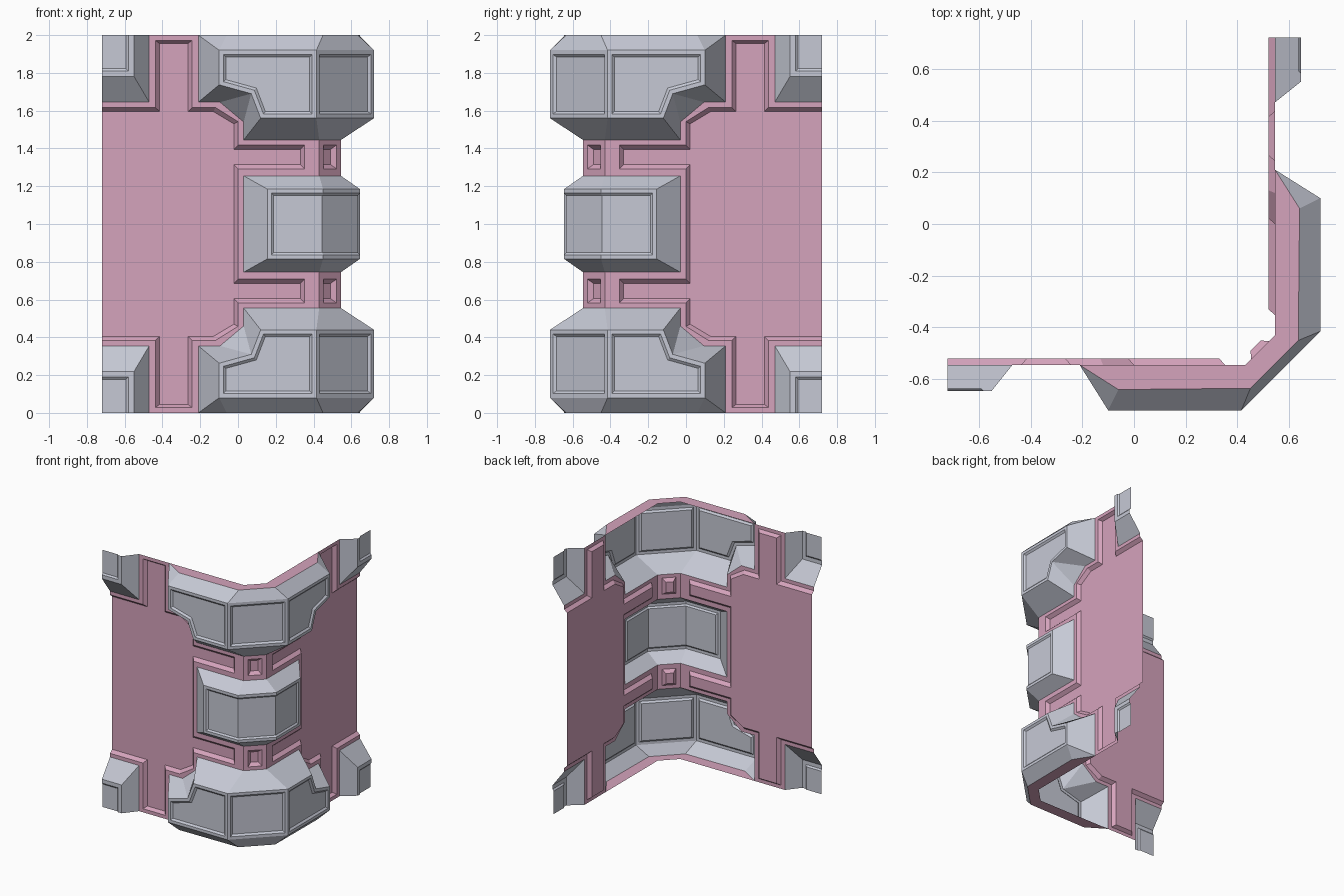
import bpy, bmesh
from mathutils import Matrix

if "Cube" in bpy.data.objects:
    bpy.data.objects.remove(bpy.data.objects["Cube"])


def material(name, rgb):
    m = bpy.data.materials.new(name)
    m.diffuse_color = (*rgb, 1)
    m.use_nodes = True
    m.node_tree.nodes["Principled BSDF"].inputs["Base Color"].default_value = m.diffuse_color
    return m


PINK = material("dusty pink", (0.665, 0.366, 0.503))
GREY = material("cool grey", (0.565, 0.584, 0.665))

# Mirror planes: the diagonal through the corner, and mid height z = 1
DIAGONAL = Matrix(((0, -1, 0, 0), (-1, 0, 0, 0), (0, 0, 1, 0), (0, 0, 0, 1)))
MIDHEIGHT = Matrix.Translation((0, 0, 2)) @ Matrix.Scale(-1, 4, (0, 0, 1))


def at(y, pts):
    """Lift (x, z) outline points onto the front wall at depth y."""
    return [(x, y, z) for x, z in pts]


def face(bm, pts):
    """Add a face that looks outward (-y), or up when it is horizontal."""
    f = bm.faces.new([bm.verts.new(p) for p in pts])
    f.normal_update()
    n = f.normal
    if n.y > 1e-4 or (abs(n.y) <= 1e-4 and n.z < 0):
        f.normal_flip()


def strip(bm, a, b):
    """Bridge two open outlines with quads (triangles where points repeat)."""
    for i in range(len(a) - 1):
        quad = []
        for p in (a[i], a[i + 1], b[i + 1], b[i]):
            if p not in quad:
                quad.append(p)
        face(bm, quad)


def mirror(bm, matrix):
    dup = bmesh.ops.duplicate(bm, geom=bm.verts[:] + bm.edges[:] + bm.faces[:])["geom"]
    bmesh.ops.transform(bm, matrix=matrix, verts=[g for g in dup if isinstance(g, bmesh.types.BMVert)])
    bmesh.ops.reverse_faces(bm, faces=[g for g in dup if isinstance(g, bmesh.types.BMFace)])
    bmesh.ops.remove_doubles(bm, verts=bm.verts[:], dist=1e-4)


def merge_flat(bm):
    bmesh.ops.dissolve_limit(bm, angle_limit=0.01, verts=bm.verts[:], edges=bm.edges[:])
    bm.normal_update()


def plates(bm):
    """Upright faces square to the front, the side or the corner chamfer."""
    return [f for f in bm.faces if abs(f.normal.z) < 0.01 and
            min(abs(f.normal.x), abs(f.normal.y), abs(f.normal.x + f.normal.y)) < 0.01]


def finish(name, bm, mats):
    me = bpy.data.meshes.new(name)
    bm.to_mesh(me)
    bm.free()
    for m in mats:
        me.materials.append(m)
    bpy.context.collection.objects.link(bpy.data.objects.new(name, me))


def corner(a, b, z):
    """Middle of the chamfer from (a, -b) to (b, -a)."""
    m = (a + b) / 2
    return (m, -m, z)


# Wall: recessed panel, bevelled edge and raised trim
bm = bmesh.new()
panel = [(-.72, 1.595), (-.415, 1.595), (-.415, 1.955), (-.265, 1.955), (-.265, 1.595), (-.13, 1.595),
         (-.022, 1.53), (-.022, 1.395), (.33, 1.395), (.33, 1.315), (-.022, 1.315), (-.022, 1)]
rim = [(-.72, 1.617), (-.437, 1.617), (-.437, 1.972), (-.243, 1.972), (-.243, 1.617), (-.12, 1.617),
       (0, 1.542), (0, 1.418), (.352, 1.418), (.352, 1.292), (0, 1.292), (0, 1)]
trim = [(.03, 1), (.03, 1.255), (.43, 1.255), (.43, 1.445), (.03, 1.445), (.03, 1.54),
        (-.095, 1.645), (-.21, 1.645), (-.21, 2), (-.47, 2), (-.47, 1.645), (-.72, 1.645)]
face(bm, at(-.52, [(-.72, 1)] + panel))
strip(bm, at(-.52, panel), at(-.545, rim))
face(bm, at(-.545, rim + trim))


# Corner chamfer of the wall with its square recess
def chamfer(t, z, depth=0.0):
    k, d = .0575 * t, depth * .7071
    return (.43 + k - d, -.545 + k + d, z)


hole = [chamfer(1, 1.292), chamfer(.4, 1.292), chamfer(.4, 1.418), chamfer(1, 1.418)]
sunk = [chamfer(1, 1.315, .025), chamfer(.66, 1.315, .025), chamfer(.66, 1.395, .025), chamfer(1, 1.395, .025)]
face(bm, [chamfer(1, 1.255)] + hole + [chamfer(1, 1.445), chamfer(0, 1.445), chamfer(0, 1.255)])
strip(bm, hole, sunk)
face(bm, sunk)
mirror(bm, DIAGONAL)
mirror(bm, MIDHEIGHT)
finish("corner_wall", bm, [PINK])

# Large notched armour blocks at top and bottom of the corner
bm = bmesh.new()
base = at(-.545, [(-.21, 2), (-.21, 1.645), (-.095, 1.645), (.03, 1.54), (.03, 1.445), (.43, 1.445)])
base.append(corner(.43, .545, 1.445))
outer = at(-.72, [(-.10, 1.92), (-.10, 1.737), (.07, 1.69), (.07, 1.69), (.12, 1.56), (.415, 1.56)])
outer.append(corner(.415, .72, 1.56))
top = [base[0], (-.06, -.64, 2), (.45, -.635, 2), corner(.45, .635, 2)]
upper = at(-.72, [(-.10, 1.92), (.415, 1.92)]) + [corner(.415, .72, 1.92)]
strip(bm, base, outer)
face(bm, outer[:3] + outer[4:6] + [upper[1]])
face(bm, [outer[5], outer[6], upper[2], upper[1]])
face(bm, [top[0], top[1], upper[0]])
strip(bm, top[1:], upper)
face(bm, top + [corner(.43, .545, 2), (.43, -.545, 2)])
mirror(bm, DIAGONAL)
merge_flat(bm)
for f in bm.faces:
    f.material_index = 1 if f.normal.z > .99 else 0
panels = plates(bm)
bmesh.ops.inset_individual(bm, faces=panels, thickness=.022, use_even_offset=True)
bmesh.ops.inset_individual(bm, faces=panels, thickness=.014, depth=-.012, use_even_offset=True)
mirror(bm, MIDHEIGHT)
finish("large_corner_blocks", bm, [GREY, PINK])

# Middle armour block wrapping the corner
bm = bmesh.new()
lo, hi = .815, 1.185
base = at(-.545, [(.43, .745), (.03, .745), (.03, 1.255), (.43, 1.255)])
outer = at(-.645, [(.45, lo), (.155, lo), (.155, hi), (.45, hi)])
base = [corner(.43, .545, .745)] + base + [corner(.43, .545, 1.255)]
outer = [corner(.45, .645, lo)] + outer + [corner(.45, .645, hi)]
strip(bm, base, outer)
face(bm, outer[1:5])
face(bm, [outer[0], outer[1], outer[4], outer[5]])
mirror(bm, DIAGONAL)
merge_flat(bm)
panels = plates(bm)
bmesh.ops.inset_region(bm, faces=panels, thickness=.022, use_even_offset=True, use_boundary=True)
bmesh.ops.inset_region(bm, faces=panels, thickness=.012, depth=-.01, use_even_offset=True, use_boundary=True)
finish("middle_corner_block", bm, [GREY])

# Quarter blocks at the four outer wall corners, open at the tile edges
bm = bmesh.new()
steps = [at(y, [(-.72, z), (x, z), (x, 2)]) for x, z, y in
         ((-.47, 1.645, -.545), (-.55, 1.78, -.645), (-.58, 1.81, -.645), (-.592, 1.822, -.635))]
for a, b in zip(steps, steps[1:]):
    strip(bm, a, b)
face(bm, steps[-1] + [(-.72, -.635, 2)])
mirror(bm, DIAGONAL)
mirror(bm, MIDHEIGHT)
finish("outer_edge_blocks", bm, [GREY])
